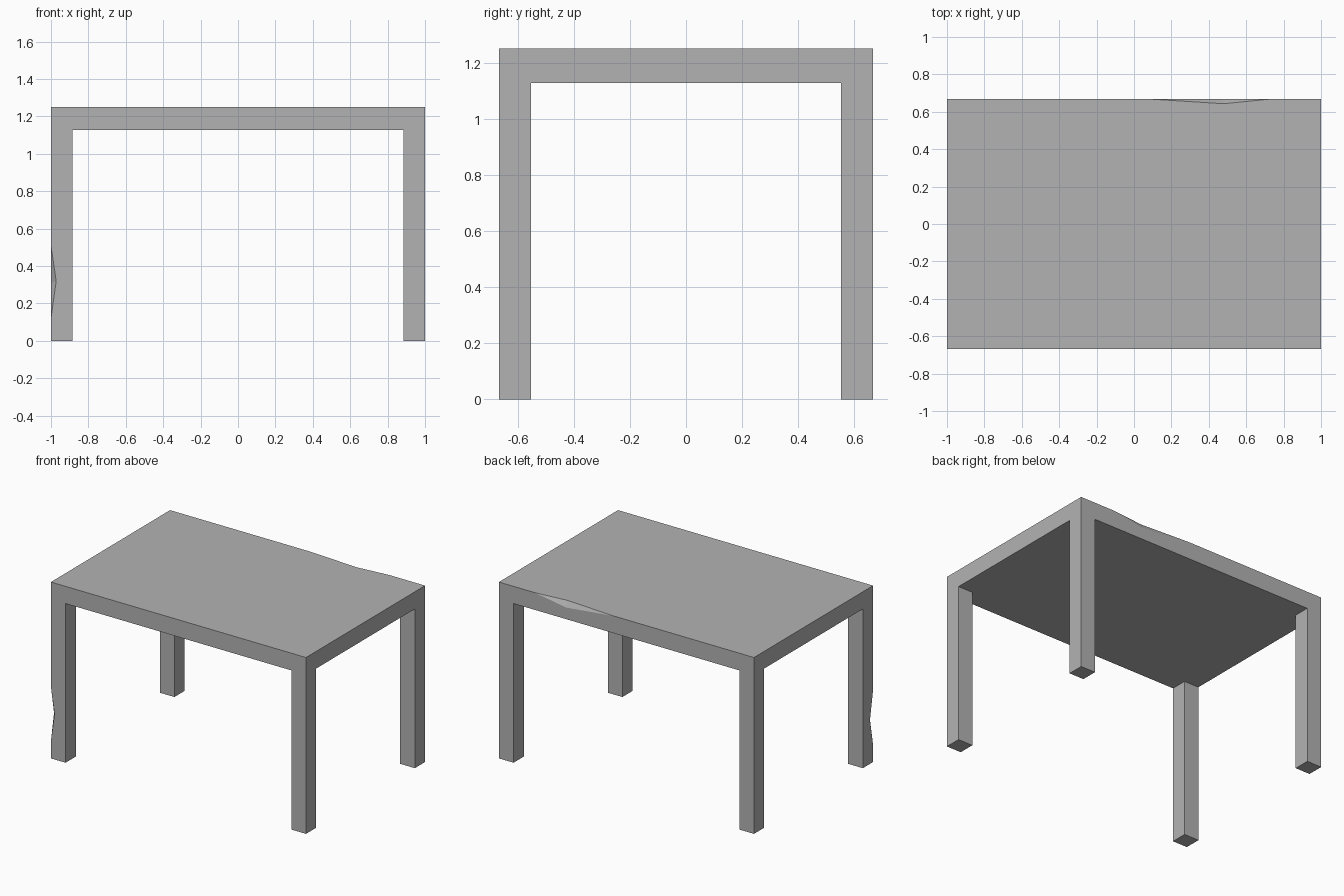
import bpy, bmesh
from mathutils import Vector

if "Cube" in bpy.data.objects:
    bpy.data.objects.remove(bpy.data.objects["Cube"])

HX, HY, TOP, UNDER, LEG = 1.0, 0.667, 1.25, 1.128, 0.115

grey = bpy.data.materials.new("plain grey")
grey.diffuse_color = (0.45, 0.45, 0.45, 1)
grey.use_nodes = True
grey.node_tree.nodes["Principled BSDF"].inputs["Base Color"].default_value = grey.diffuse_color


def add_object(name, bm):
    bmesh.ops.recalc_face_normals(bm, faces=bm.faces)
    mesh = bpy.data.meshes.new(name)
    bm.to_mesh(mesh)
    bm.free()
    mesh.materials.append(grey)
    obj = bpy.data.objects.new(name, mesh)
    bpy.context.collection.objects.link(obj)
    return obj


# Table: slab cut in plan along the leg lines, corner faces extruded to legs
bm = bmesh.new()
bmesh.ops.create_cube(bm, size=1)
for v in bm.verts:
    v.co = (v.co.x * 2 * HX, v.co.y * 2 * HY, TOP if v.co.z > 0 else UNDER)
for axis, half in ((0, HX), (1, HY)):
    for side in (-1, 1):
        point, normal = Vector(), Vector()
        point[axis], normal[axis] = side * (half - LEG), 1
        bmesh.ops.bisect_plane(bm, geom=bm.verts[:] + bm.edges[:] + bm.faces[:],
                               plane_co=point, plane_no=normal)
bm.normal_update()
for f in bm.faces[:]:
    c = f.calc_center_median()
    if f.normal.z < -0.5 and abs(c.x) > HX - LEG and abs(c.y) > HY - LEG:
        foot = bmesh.ops.extrude_discrete_faces(bm, faces=[f])["faces"][0]
        for v in foot.verts:
            v.co.z = 0
bmesh.ops.dissolve_limit(bm, angle_limit=0.01, verts=bm.verts, edges=bm.edges)
table = add_object("table", bm)


# Chipped edges: a wedge through two edge points and two notch points,
# enlarged about the notch line so it passes clear of the surfaces
def chip(name, a, b, notch1, notch2):
    mid = (Vector(notch1) + Vector(notch2)) / 2
    bm = bmesh.new()
    vs = [bm.verts.new(mid + (Vector(p) - mid) * 2) for p in (a, b, notch1, notch2)]
    for tri in ((0, 1, 2), (0, 1, 3), (0, 2, 3), (1, 2, 3)):
        bm.faces.new([vs[i] for i in tri])
    cutter = add_object(name, bm)
    cutter.hide_render = True
    cutter.hide_set(True)
    mod = table.modifiers.new(name, 'BOOLEAN')
    mod.operation, mod.solver, mod.object = 'DIFFERENCE', 'EXACT', cutter


chip("top_chip_cutter", (0.10, HY, TOP), (0.72, HY, TOP),
     (0.48, HY - 0.024, TOP), (0.47, HY, TOP - 0.04))
chip("leg_chip_cutter", (-HX, -HY, 0.12), (-HX, -HY, 0.51),
     (-HX + 0.028, -HY, 0.32), (-HX, -HY + 0.035, 0.31))
